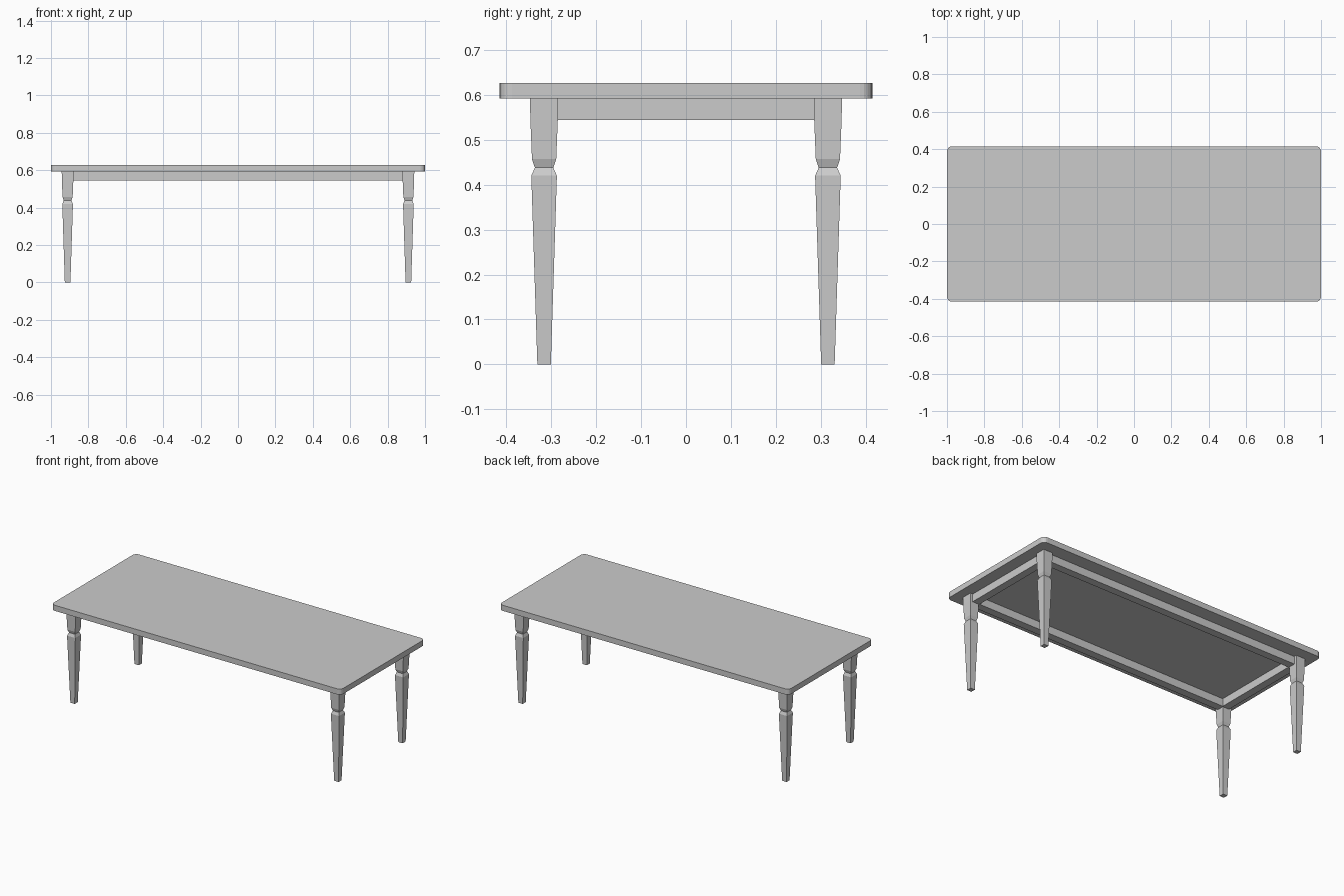
import bpy, bmesh, math

if "Cube" in bpy.data.objects:
    bpy.data.objects.remove(bpy.data.objects["Cube"])

TOP_Z, UNDER_Z, APRON_Z = 0.627, 0.592, 0.544
LEG_X, LEG_Y = 0.911, 0.316


def finish(name, bm):
    bmesh.ops.recalc_face_normals(bm, faces=bm.faces)
    mesh = bpy.data.meshes.new(name)
    bm.to_mesh(mesh)
    bm.free()
    obj = bpy.data.objects.new(name, mesh)
    bpy.context.collection.objects.link(obj)
    return obj


def box(name, x0, x1, y0, y1, z0, z1, corner=0.0):
    bm = bmesh.new()
    bmesh.ops.create_cube(bm, size=1)
    for v in bm.verts:
        v.co.x = x1 if v.co.x > 0 else x0
        v.co.y = y1 if v.co.y > 0 else y0
        v.co.z = z1 if v.co.z > 0 else z0
    if corner:
        upright = [e for e in bm.edges
                   if abs(e.verts[0].co.z - e.verts[1].co.z) > 1e-4]
        bmesh.ops.bevel(bm, geom=upright, offset=corner, segments=5,
                        profile=0.5, affect='EDGES')
    return finish(name, bm)


def leg(name, cx, cy):
    # Square section: (height, half width)
    profile = [(0, 0.015), (0.42, 0.0285), (0.438, 0.0205),
               (0.457, 0.027), (APRON_Z, 0.0305), (UNDER_Z, 0.0315)]
    bm = bmesh.new()
    rings = [[bm.verts.new((cx + sx * h, cy + sy * h, z))
              for sx, sy in ((-1, -1), (1, -1), (1, 1), (-1, 1))]
             for z, h in profile]
    for a, b in zip(rings, rings[1:]):
        for i in range(4):
            j = (i + 1) % 4
            bm.faces.new((a[i], a[j], b[j], b[i]))
    bm.faces.new(rings[0])
    bm.faces.new(rings[-1])
    return finish(name, bm)


# Table top with rounded corners
box("table_top", -1, 1, -0.415, 0.415, UNDER_Z, TOP_Z, corner=0.027)

# Notched, tapered legs
for side, sx in (("left", -1), ("right", 1)):
    for end, sy in (("front", -1), ("back", 1)):
        leg(f"{end}_{side}_leg", sx * LEG_X, sy * LEG_Y)

# Apron frame: outer and inner half extents
OX, OY, IX, IY = 0.925, 0.33, 0.877, 0.282
for name, s in (("front_apron", -1), ("back_apron", 1)):
    y0, y1 = sorted((s * IY, s * OY))
    box(name, -OX, OX, y0, y1, APRON_Z, UNDER_Z)
for name, s in (("left_apron", -1), ("right_apron", 1)):
    x0, x1 = sorted((s * IX, s * OX))
    box(name, x0, x1, -IY, IY, APRON_Z, UNDER_Z)
